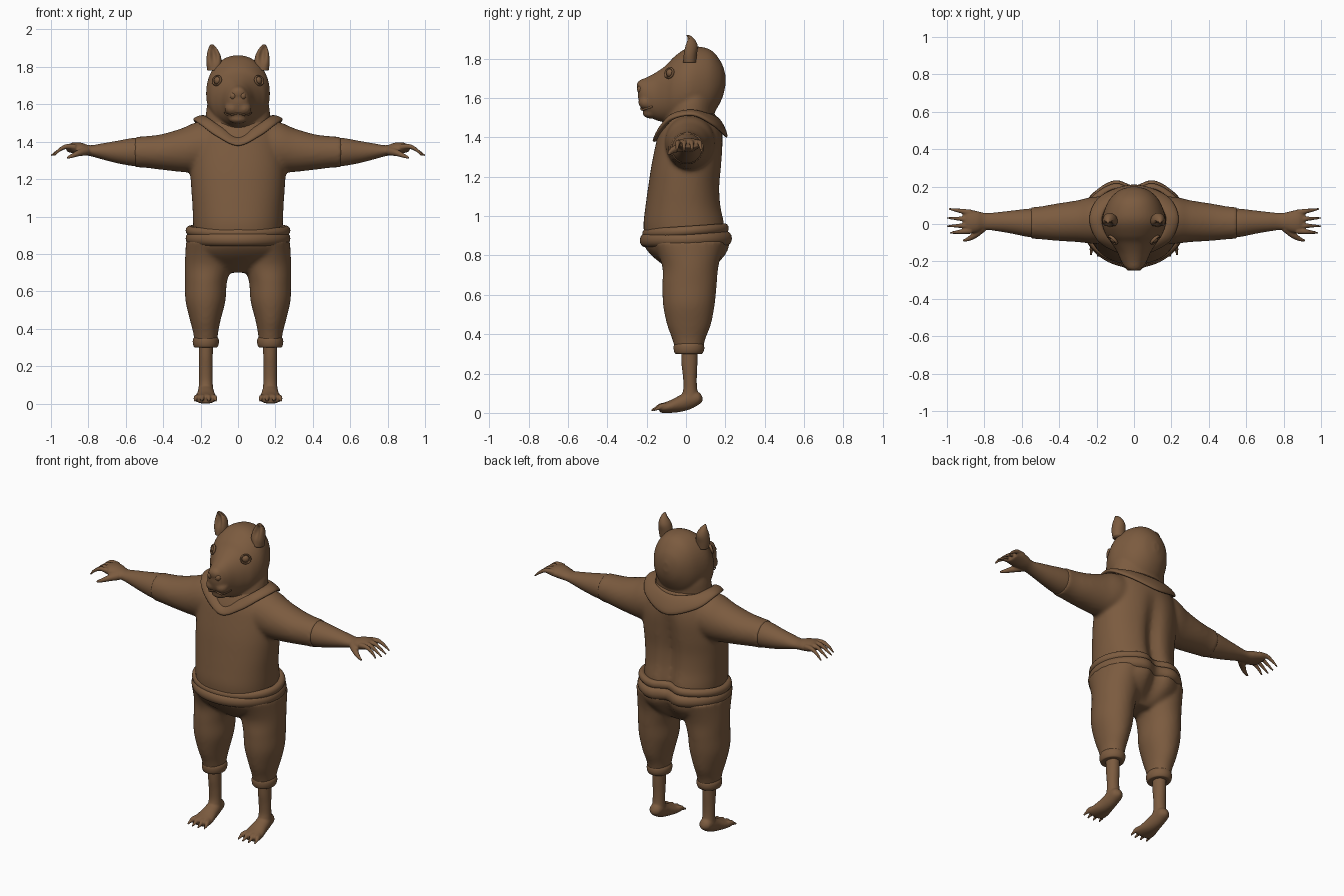
import bpy, bmesh, math
from mathutils import Vector, Matrix

if "Cube" in bpy.data.objects:
    bpy.data.objects.remove(bpy.data.objects["Cube"])

brown = bpy.data.materials.new("warm brown")
brown.diffuse_color = (0.2, 0.105, 0.05, 1)
brown.use_nodes = True
brown.node_tree.nodes["Principled BSDF"].inputs["Base Color"].default_value = brown.diffuse_color


def finish(name, bm):
    bmesh.ops.recalc_face_normals(bm, faces=bm.faces)
    me = bpy.data.meshes.new(name)
    bm.to_mesh(me)
    bm.free()
    for p in me.polygons:
        p.use_smooth = True
    me.materials.append(brown)
    ob = bpy.data.objects.new(name, me)
    bpy.context.collection.objects.link(ob)
    return ob


# A ring is (centre, half axis a, half axis b, notch depth); helpers for each axis
def zr(z, x, rx, y0, y1, notch=0):
    return [x, (y0 + y1) / 2, z, rx, 0, 0, 0, (y1 - y0) / 2, 0, notch]


def yr(y, x, rx, z0, z1):
    return [x, y, (z0 + z1) / 2, rx, 0, 0, 0, 0, (z1 - z0) / 2, 0]


def xr(x, y, ry, z, rz):
    return [x, y, z, 0, ry, 0, 0, 0, rz, 0]


def cat(p, q, r, s, t):
    return [0.5 * (2 * b + (c - a) * t + (2 * a - 5 * b + 4 * c - d) * t * t
                   + (3 * b - a - 3 * c + d) * t ** 3) for a, b, c, d in zip(p, q, r, s)]


def loft(name, rings, n=40, sub=5, closed=False, side=1, power=1.0, width=0.05):
    """Smooth skin through rings; a notch dents the +y (side=1) or -y side."""
    m = len(rings)
    get = (lambda i: rings[i % m]) if closed else (lambda i: rings[min(max(i, 0), m - 1)])
    rows = []
    for i in range(m if closed else m - 1):
        for k in range(sub):
            rows.append(cat(get(i - 1), get(i), get(i + 1), get(i + 2), k / sub))
    if not closed:
        rows.append(rings[-1])
    bm = bmesh.new()
    loops = []
    for r in rows:
        c, a, b = Vector(r[0:3]), Vector(r[3:6]), Vector(r[6:9])
        loop = []
        for j in range(n):
            t = 2 * math.pi * j / n
            ct, st = math.cos(t), math.sin(t)
            ct, st = math.copysign(abs(ct) ** power, ct), math.copysign(abs(st) ** power, st)
            v = c + a * ct + b * st
            if r[9] and st * side > 0:
                v.y -= side * r[9] * math.exp(-((v.x - c.x) / width) ** 2)
            loop.append(bm.verts.new(v))
        loops.append(loop)
    for i in range(len(loops) if closed else len(loops) - 1):
        p, q = loops[i], loops[(i + 1) % len(loops)]
        for j in range(n):
            k = (j + 1) % n
            bm.faces.new((p[j], p[k], q[k], q[j]))
    if not closed:
        bm.faces.new(loops[0])
        bm.faces.new(loops[-1])
    return finish(name, bm)


def ball(name, loc, size, rot=0):
    bm = bmesh.new()
    bmesh.ops.create_uvsphere(bm, u_segments=24, v_segments=14, radius=1, matrix=Matrix.Translation(loc)
                              @ Matrix.Rotation(rot, 4, 'Z') @ Matrix.Diagonal((*size, 1)))
    return finish(name, bm)


def finger(name, pts, r0, r1):
    """Tapering digit along a path."""
    rings = []
    for i, p in enumerate(pts):
        d = Vector(pts[min(i + 1, len(pts) - 1)]) - Vector(pts[max(i - 1, 0)])
        a = d.cross(Vector((0, 0, 1))).normalized()
        b = a.cross(d).normalized()
        r = r0 + (r1 - r0) * i / (len(pts) - 1)
        rings.append([*p, *(a * r), *(b * r), 0])
    return loft(name, rings, 12, 4)


def mirror(ob):
    bm = bmesh.new()
    bm.from_mesh(ob.data)
    for v in bm.verts:
        v.co.x *= -1
    other = finish(ob.name.replace("left_", "right_"), bm)
    return other


def fuse(name, obs, voxel, smooth=4):
    """Merge overlapping parts into one soft skin."""
    bpy.ops.object.select_all(action='DESELECT')
    for o in obs:
        o.select_set(True)
    bpy.context.view_layer.objects.active = obs[0]
    if len(obs) > 1:
        bpy.ops.object.join()
    ob = obs[0]
    ob.name = name
    rm = ob.modifiers.new("skin", 'REMESH')
    rm.mode, rm.voxel_size, rm.use_smooth_shade = 'VOXEL', voxel, True
    sm = ob.modifiers.new("soften", 'SMOOTH')
    sm.factor, sm.iterations = 0.5, smooth
    for mod in ("skin", "soften"):
        bpy.ops.object.modifier_apply(modifier=mod)
    for p in ob.data.polygons:
        p.use_smooth = True
    return ob


# Shirt: torso with a spine groove, plus sleeves
torso = loft("torso", [
    zr(.88, 0, .235, -.21, .21, .05), zr(.96, 0, .24, -.216, .207, .05), zr(1.05, 0, .243, -.206, .187, .045),
    zr(1.15, 0, .25, -.192, .18, .04), zr(1.25, 0, .255, -.177, .187, .03), zr(1.35, 0, .25, -.157, .192, .015),
    zr(1.42, 0, .235, -.14, .185, 0), zr(1.48, 0, .2, -.115, .168, 0), zr(1.53, 0, .15, -.09, .14, 0)],
    64, power=.9)
sleeve = loft("left_sleeve", [
    xr(.1, .02, .13, 1.38, .14), xr(.22, .02, .125, 1.37, .135), xr(.3, .015, .112, 1.355, .117),
    xr(.41, .01, .1, 1.345, .095), xr(.5, .006, .088, 1.345, .084), xr(.552, .006, .084, 1.345, .082)])
fuse("shirt", [torso, sleeve, mirror(sleeve)], .011, 8)

# Waist roll and band, heart-shaped at the back
def hoop(name, rx, y0, y1, z, tilt, rad, high, dent):
    rings = []
    for i in range(48):
        t = 2 * math.pi * i / 48
        x, s = rx * math.cos(t), math.sin(t)
        y = (y0 + y1) / 2 + (y1 - y0) / 2 * s
        if s > 0:
            y -= dent * math.exp(-(x / .06) ** 2)
        o = Vector((math.cos(t) * rad, s * rad, 0))
        rings.append([x, y, z + tilt * s, *o, 0, 0, high, 0])
    return loft(name, rings, 14, 2, True)

hoop("waist_roll", .25, -.205, .225, .882, .005, .03, .036, .05)
hoop("waist_band", .258, -.2, .215, .925, .014, .022, .025, .05)

# Trousers
pelvis = loft("pelvis", [
    zr(.93, 0, .245, -.2, .215, .05), zr(.86, 0, .27, -.215, .235, .05), zr(.8, 0, .265, -.175, .21, .05),
    zr(.74, 0, .2, -.1, .15, .03), zr(.7, 0, .09, -.05, .09)], 64)
leg = loft("left_leg", [
    zr(.87, .15, .128, -.17, .2), zr(.75, .158, .126, -.122, .166), zr(.65, .171, .112, -.12, .156),
    zr(.55, .174, .107, -.117, .146), zr(.45, .175, .083, -.097, .127), zr(.38, .173, .067, -.072, .1),
    zr(.32, .172, .06, -.055, .085)])
fuse("trousers", [pelvis, leg, mirror(leg)], .011, 6)
mirror(loft("left_trouser_cuff", [
    zr(.3, .172, .05, -.04, .07), zr(.302, .172, .062, -.055, .083), zr(.32, .172, .069, -.062, .092),
    zr(.342, .172, .069, -.062, .092), zr(.358, .172, .06, -.055, .085)]))

# Feet with four toes
shin = loft("shin", [
    zr(.33, .172, .038, -.025, .06), zr(.25, .172, .037, -.023, .058), zr(.18, .172, .036, -.015, .055),
    zr(.12, .172, .036, -.014, .057), zr(.07, .172, .04, -.03, .07)])
foot = loft("foot", [
    yr(.084, .172, .008, .06, .08), yr(.065, .172, .034, .042, .105), yr(.02, .172, .041, .018, .115),
    yr(-.03, .172, .047, .005, .09), yr(-.08, .173, .057, 0, .064), yr(-.12, .174, .06, 0, .05),
    yr(-.135, .174, .05, .006, .04)])
toes = [finger("toe", [(.174 + u * .7, -.09, .032), (.174 + u, -.13, .036 - abs(u) * .1),
                       (.174 + u * 1.1, -.156 + abs(u) * .3, .023), (.174 + u * 1.15, -.182 + abs(u) * .3, .013)],
               .02, .005) for u in (-.049, -.017, .017, .049)]
mirror(fuse("left_foot", [shin, foot] + toes, .005, 4))

# Forearms and hands
arm = loft("arm", [
    xr(.5, .006, .076, 1.345, .074), xr(.56, .006, .076, 1.345, .075), xr(.65, .01, .062, 1.345, .059),
    xr(.72, .012, .052, 1.348, .044), xr(.79, .013, .045, 1.352, .029), xr(.84, .012, .057, 1.362, .033),
    xr(.885, .015, .062, 1.367, .028), xr(.915, .02, .05, 1.363, .016)])
digits = [finger("finger", [(.87, y, 1.372), (.92, y * 1.15, 1.374), (.96, y * 1.25, 1.352),
                            (tip, y * 1.35, 1.325)], .017, .005)
          for y, tip in ((.06, .99), (.024, 1.0), (-.008, 1.0), (-.036, .985))]
digits.append(finger("thumb", [(.81, -.02, 1.35), (.85, -.058, 1.34), (.885, -.08, 1.325), (.915, -.09, 1.313)],
                     .024, .006))
mirror(fuse("left_hand", [arm] + digits, .005, 4))

# Collar: flattened band from inner to outer edge, V at the front
half = [((0, -.115, 1.425), (0, -.168, 1.38)), ((.085, -.1, 1.475), (.115, -.14, 1.43)),
        ((.15, -.055, 1.52), (.205, -.075, 1.495)), ((.17, .03, 1.535), (.238, .04, 1.515)),
        ((.125, .115, 1.52), (.175, .15, 1.455)), ((0, .155, 1.505), (0, .208, 1.4))]
flip = lambda p: (-p[0], p[1], p[2])
full = half + [(flip(i), flip(o)) for i, o in half[-2:0:-1]]
rings = []
for k, (i, o) in enumerate(full):
    i, o = Vector(i), Vector(o)
    along = Vector(full[(k + 1) % len(full)][1]) - Vector(full[k - 1][1])
    rings.append([*((i + o) / 2), *((o - i) / 2), *((o - i).cross(along).normalized() * .014), 0])
loft("collar", rings, 16, 8, True)

# Head: skull to muzzle, neck, lips and nose
skull = loft("skull", [
    yr(.2, 0, .02, 1.66, 1.72), yr(.18, 0, .08, 1.59, 1.78), yr(.13, 0, .132, 1.51, 1.842),
    yr(.06, 0, .162, 1.47, 1.862), yr(0, 0, .17, 1.46, 1.852), yr(-.06, 0, .15, 1.465, 1.81),
    yr(-.1, 0, .122, 1.475, 1.768), yr(-.15, 0, .09, 1.487, 1.732), yr(-.2, 0, .068, 1.515, 1.705),
    yr(-.232, 0, .048, 1.56, 1.692), yr(-.245, 0, .02, 1.61, 1.67)], 48, power=.95)
neck = loft("neck", [zr(1.4, 0, .18, -.11, .15), zr(1.5, 0, .174, -.11, .145), zr(1.58, 0, .168, -.09, .15),
                     zr(1.66, 0, .15, -.05, .14)])
lips = [ball("lip", (s * .03, -.2, 1.578), (.042, .042, .038)) for s in (1, -1)]
lips.append(ball("chin", (0, -.18, 1.522), (.05, .04, .026)))
lips.append(ball("nose_bridge", (0, -.225, 1.66), (.042, .026, .034)))
fuse("head", [skull, neck] + lips, .008, 4)
for s in (1, -1):
    ball("nostril_wing", (s * .026, -.232, 1.645), (.018, .017, .02))

# Mouth line
loft("mouth_edge", [[x, y, z, 0, .006, 0, 0, 0, .005, 0] for x, y, z in (
    (-.075, -.175, 1.555), (-.045, -.222, 1.541), (0, -.225, 1.552), (.045, -.222, 1.541), (.075, -.175, 1.555))],
    10, 6)

# Cupped ears
mirror(loft("left_ear", [
    zr(1.78, .128, .036, -.015, .05), zr(1.82, .128, .041, -.022, .055, .015), zr(1.86, .13, .037, -.022, .06, .035),
    zr(1.89, .134, .027, -.015, .05, .03), zr(1.912, .138, .014, -.005, .03, .01), zr(1.921, .139, .004, .003, .015)],
    32, side=-1, width=.02))

# Eyes with raised lids
mirror(ball("left_eye", (.11, -.082, 1.727), (.021, .016, .021), .8))
out = Vector((.66, -.7, .28)).normalized()
u = out.cross(Vector((0, 0, 1))).normalized()
w = u.cross(out)
lid = []
for k in range(16):
    t = 2 * math.pi * k / 16
    d = u * math.cos(t) + w * math.sin(t)
    c = Vector((.113, -.085, 1.727)) + u * math.cos(t) * .027 + w * math.sin(t) * .025
    lid.append([*c, *(d * .005), *(out * .008), 0])
mirror(loft("left_eyelid", lid, 10, 2, True))
